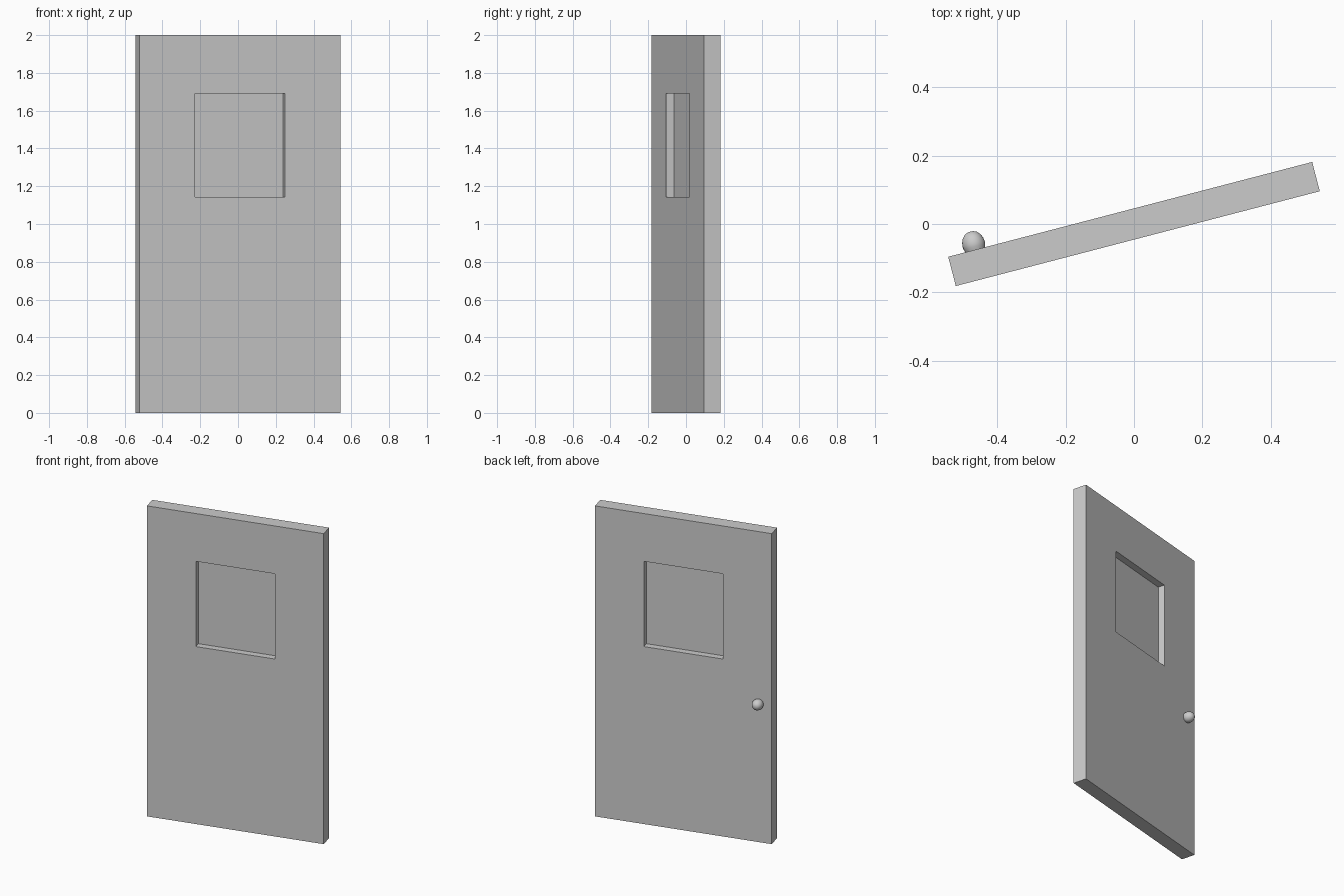
import bpy, bmesh, math
from mathutils import Matrix

default = bpy.data.objects.get("Cube")
if default:
    bpy.data.objects.remove(default, do_unlink=True)

WIDTH, THICK, HEIGHT = 1.101, 0.0885, 2.0
WIN_W, WIN_LOW, WIN_HIGH = 0.492, 1.143, 1.692
SWING = Matrix.Rotation(math.radians(14.6), 4, 'Z')

grey = bpy.data.materials.new("light grey")
grey.use_nodes = True
colour = (0.6, 0.6, 0.6, 1)
grey.diffuse_color = colour
grey.node_tree.nodes["Principled BSDF"].inputs["Base Color"].default_value = colour


def add_object(name, bm, matrix):
    bmesh.ops.recalc_face_normals(bm, faces=bm.faces)
    mesh = bpy.data.meshes.new(name)
    bm.to_mesh(mesh)
    bm.free()
    mesh.materials.append(grey)
    obj = bpy.data.objects.new(name, mesh)
    obj.matrix_world = matrix
    bpy.context.collection.objects.link(obj)
    return obj


# Door slab: a rectangular outline with a window opening, given thickness
bm = bmesh.new()


def rectangle(half, low, high):
    corners = [(-half, low), (half, low), (half, high), (-half, high)]
    return [bm.verts.new((x, -THICK / 2, z)) for x, z in corners]


outer = rectangle(WIDTH / 2, 0, HEIGHT)
inner = rectangle(WIN_W / 2, WIN_LOW, WIN_HIGH)
for i in range(4):
    j = (i + 1) % 4
    bm.faces.new((outer[i], outer[j], inner[j], inner[i]))
result = bmesh.ops.extrude_face_region(bm, geom=bm.faces[:], use_keep_orig=True)
moved = [g for g in result["geom"] if isinstance(g, bmesh.types.BMVert)]
bmesh.ops.translate(bm, vec=(0, THICK, 0), verts=moved)
add_object("door_slab", bm, SWING)

# Thin window pane in the middle of the opening
bm = bmesh.new()
bmesh.ops.create_cube(bm, size=1)
bmesh.ops.scale(bm, vec=(WIN_W, 0.002, WIN_HIGH - WIN_LOW), verts=bm.verts)
pane_place = Matrix.Translation((0, 0, (WIN_LOW + WIN_HIGH) / 2))
add_object("window_pane", bm, SWING @ pane_place)

# Round door knob on the back: a lathed dome with a short collar
profile = [(0.0, 0.0), (0.030, 0.0), (0.033, 0.010), (0.0335, 0.018), (0.032, 0.028),
           (0.027, 0.040), (0.018, 0.050), (0.009, 0.054), (0.0, 0.055)]
bm = bmesh.new()
points = [bm.verts.new((r, 0, h)) for r, h in profile]
edges = [bm.edges.new(pair) for pair in zip(points, points[1:])]
bmesh.ops.spin(bm, geom=points + edges, cent=(0, 0, 0), axis=(0, 0, 1),
               angle=math.tau, steps=24)
bmesh.ops.remove_doubles(bm, verts=bm.verts, dist=0.0001)
knob_place = Matrix.Translation((-0.469, THICK / 2, 0.893)) @ Matrix.Rotation(-math.pi / 2, 4, 'X')
knob = add_object("door_knob", bm, SWING @ knob_place)
bpy.ops.object.select_all(action='DESELECT')
knob.select_set(True)
bpy.context.view_layer.objects.active = knob
bpy.ops.object.shade_smooth_by_angle(angle=math.radians(40))
